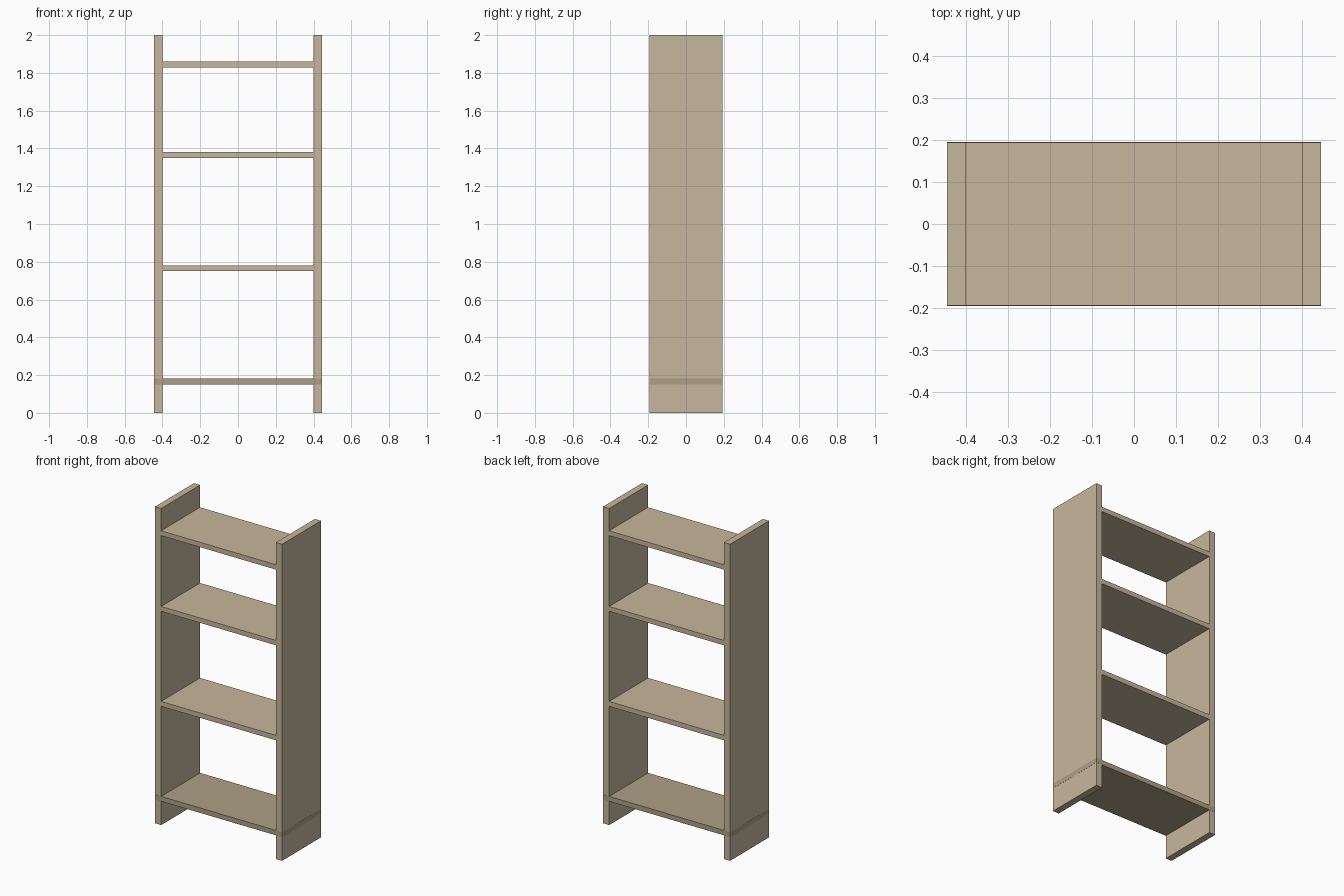
import bpy

if "Cube" in bpy.data.objects:
    bpy.data.objects.remove(bpy.data.objects["Cube"])

HALF_W, INNER, HALF_D, HEIGHT = 0.444, 0.401, 0.194, 2.0
THICK = 0.031


def material(name, rgb):
    mat = bpy.data.materials.new(name)
    mat.diffuse_color = (*rgb, 1)
    mat.use_nodes = True
    mat.node_tree.nodes["Principled BSDF"].inputs["Base Color"].default_value = mat.diffuse_color
    return mat


def board(name, lo, hi, mat):
    bpy.ops.mesh.primitive_cube_add(size=1, location=[(a + b) / 2 for a, b in zip(lo, hi)])
    ob = bpy.context.object
    ob.name = name
    ob.scale = [b - a for a, b in zip(lo, hi)]
    bpy.ops.object.transform_apply(location=False, rotation=False, scale=True)
    ob.data.materials.append(mat)
    return ob


wood = material("light_wood", (0.565, 0.474, 0.332))
dark_wood = material("darker_wood", (0.42, 0.35, 0.235))

# Upright side panels
for side, x0, x1 in (("left", -HALF_W, -INNER), ("right", INNER, HALF_W)):
    board(f"{side}_side_panel", (x0, -HALF_D, 0), (x1, HALF_D, HEIGHT), wood)

# Shelves fitted between the panels
for name, z in (("lower", 0.75), ("middle", 1.35), ("top", 1.828)):
    board(f"{name}_shelf", (-INNER, -HALF_D, z), (INNER, HALF_D, z + THICK), wood)

# Bottom shelf runs through both panels, a hair proud so its ends stay visible
e = 0.0005
board("bottom_shelf", (-HALF_W - e, -HALF_D - e, 0.15),
      (HALF_W + e, HALF_D + e, 0.15 + THICK), dark_wood)
